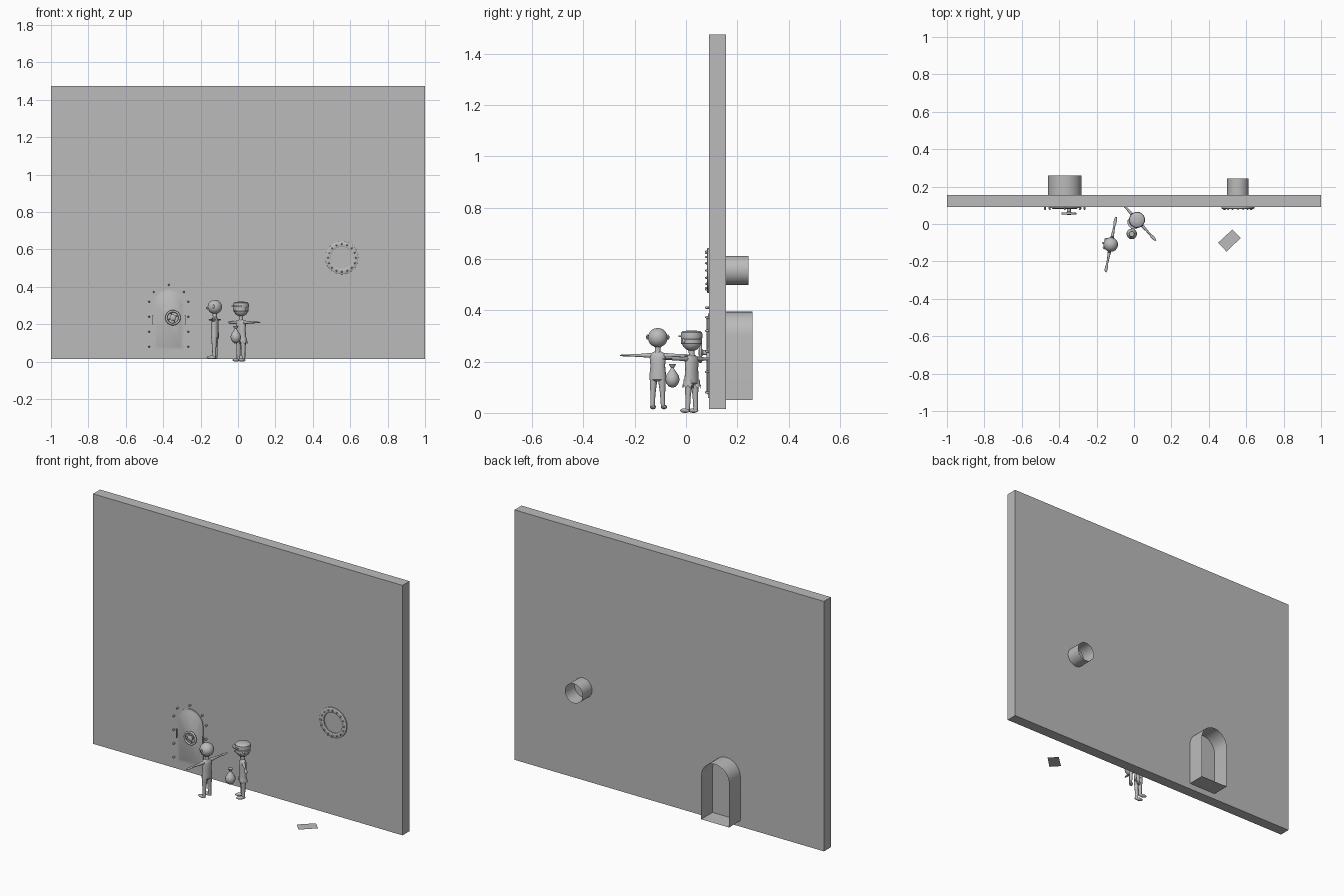
import bpy, bmesh, math
from mathutils import Vector, Matrix

if "Cube" in bpy.data.objects:
    bpy.data.objects.remove(bpy.data.objects["Cube"])

grey = bpy.data.materials.new("plain_grey")
grey.diffuse_color = (0.5, 0.5, 0.5, 1)
grey.use_nodes = True
grey.node_tree.nodes["Principled BSDF"].inputs["Base Color"].default_value = grey.diffuse_color
X, Y, Z = Vector((1, 0, 0)), Vector((0, 1, 0)), Vector((0, 0, 1))


def add(name, verts, faces, mat=None, angle=40):
    me = bpy.data.meshes.new(name)
    me.from_pydata([tuple(v) for v in verts], [], faces)
    bm = bmesh.new()
    bm.from_mesh(me)
    bmesh.ops.recalc_face_normals(bm, faces=bm.faces)
    bm.to_mesh(me)
    bm.free()
    me.materials.append(grey)
    ob = bpy.data.objects.new(name, me)
    bpy.context.collection.objects.link(ob)
    if mat is not None:
        ob.matrix_world = mat
    bpy.ops.object.select_all(action='DESELECT')
    ob.select_set(True)
    bpy.context.view_layer.objects.active = ob
    bpy.ops.object.shade_smooth_by_angle(angle=math.radians(angle))
    return ob


def skin(name, rings, mat=None, caps=True, closed=False):
    """Join equal rings of points into a surface."""
    n = len(rings[0])
    m = len(rings)
    faces = [(i * n + j, i * n + (j + 1) % n, (i + 1) % m * n + (j + 1) % n, (i + 1) % m * n + j)
             for i in range(m if closed else m - 1) for j in range(n)]
    if caps and not closed:
        faces += [tuple(range(n)), tuple(range((m - 1) * n, m * n))]
    return add(name, [p for r in rings for p in r], faces, mat)


def loft(name, secs, u, v, mat=None, n=14):
    """Sections are (centre, radius along u, radius along v)."""
    ang = [2 * math.pi * k / n for k in range(n)]
    return skin(name, [[Vector(c) + a * math.cos(t) * u + b * math.sin(t) * v for t in ang]
                       for c, a, b in secs], mat)


def ball(name, c, rx, ry, rz, mat=None, n=16):
    c = Vector(c)
    secs = []
    for k in range(11):
        t = math.pi * (0.01 + 0.98 * k / 10)
        s = math.sin(t)
        secs.append((c - Z * rz * math.cos(t), rx * s, ry * s))
    return loft(name, secs, X, Y, mat, n)


def box(name, lo, hi):
    vs = [(x, y, z) for x in (lo[0], hi[0]) for y in (lo[1], hi[1]) for z in (lo[2], hi[2])]
    return add(name, vs, [(0, 1, 3, 2), (4, 6, 7, 5), (0, 4, 5, 1), (2, 3, 7, 6), (0, 2, 6, 4), (1, 5, 7, 3)])


def arch(cx, w, z0, zs, y, n=14):
    pts = [(cx - w, y, z0), (cx + w, y, z0)]
    return pts + [(cx + w * math.cos(math.pi * k / n), y, zs + w * math.sin(math.pi * k / n))
                  for k in range(n + 1)]


def circle(cx, cz, r, y, n=32):
    return [(cx + r * math.cos(2 * math.pi * k / n), y, cz + r * math.sin(2 * math.pi * k / n))
            for k in range(n)]


# wall
box("wall", (-1, 0.09, 0.015), (1, 0.155, 1.475))

# doorway and window tunnels, open at the back
DX, DZ = -0.37, 0.305
skin("doorway_tunnel", [arch(DX, 0.09, 0.05, DZ, y) for y in (0.15, 0.26)], caps=False)
WX, WZ = 0.555, 0.555
skin("window_tunnel", [circle(WX, WZ, 0.057, y) for y in (0.15, 0.243)], caps=False)

# door with bevelled raised panel
skin("door", [arch(DX, w, z, DZ, y) for w, z, y in
              ((0.083, 0.058, 0.091), (0.083, 0.058, 0.086), (0.072, 0.07, 0.086), (0.062, 0.082, 0.08))])
for side in (-1, 1):
    box("door_hinge", (DX + side * 0.085 - 0.003, 0.08, 0.2), (DX + side * 0.085 + 0.003, 0.091, 0.25))


def bolt(name, x, z, r=0.005, y0=0.075):
    skin(name, [circle(x, z, q, y, 8) for q, y in ((r, 0.091), (r, y0 + 0.004), (r * 0.5, y0))])


for side in (-1, 1):
    for z in (0.08, 0.16, 0.24, 0.32):
        bolt("door_bolt", DX + side * 0.105, z)
for deg in (40, 90, 140):
    a = math.radians(deg)
    bolt("door_bolt", DX + 0.105 * math.cos(a), DZ + 0.105 * math.sin(a))

# hand wheel on the door
HX, HZ = -0.348, 0.235
tor = [2 * math.pi * k / 10 for k in range(10)]
skin("wheel_rim", [circle(HX, HZ, 0.035 + 0.006 * math.cos(t), 0.056 + 0.006 * math.sin(t)) for t in tor],
     closed=True)
skin("wheel_shaft", [circle(HX, HZ, r, y, 16) for r, y in
                     ((0.01, 0.083), (0.01, 0.066), (0.017, 0.06), (0.017, 0.053), (0.008, 0.048))])
for k in range(4):
    a = math.pi * k / 2 + 0.4
    d = Vector((math.cos(a), 0, math.sin(a)))
    c = Vector((HX, 0.056, HZ))
    loft("wheel_spoke", [(c + d * r, 0.003, 0.003) for r in (0.01, 0.034)], Y, d.cross(Y), n=8)

# window ring
skin("window_ring", [circle(WX, WZ, r, y) for r, y in
                     ((0.059, 0.092), (0.059, 0.083), (0.063, 0.081), (0.084, 0.081), (0.088, 0.084), (0.088, 0.092))],
     closed=True)
for k in range(16):
    a = 2 * math.pi * k / 16
    bolt("window_bolt", WX + 0.074 * math.cos(a), WZ + 0.074 * math.sin(a), 0.0045)

# sheet of paper on the floor
add("paper", [(0.525, -0.03, 0.004), (0.57, -0.075, 0.004), (0.495, -0.148, 0.004), (0.45, -0.1, 0.004)],
    [(0, 1, 2, 3)])


def figure(tag, m):
    """Standing figure facing +X with arms held out along Y."""
    ball(tag + "_head", (0, 0, 0.279), 0.039, 0.039, 0.038, m)
    loft(tag + "_neck", [((0, 0, z), r, r) for z, r in ((0.21, 0.014), (0.225, 0.011), (0.25, 0.012))], X, Y, m)
    loft(tag + "_torso", [((0, 0, z), a, b) for z, a, b in
                          ((0.108, 0.012, 0.02), (0.116, 0.021, 0.033), (0.14, 0.021, 0.032), (0.17, 0.02, 0.029),
                           (0.2, 0.02, 0.032), (0.217, 0.015, 0.03), (0.225, 0.007, 0.014))], X, Y, m)
    ball(tag + "_nose", (0.04, 0, 0.272), 0.008, 0.006, 0.006, m, 10)
    for s in (-1, 1):
        ball(tag + "_ear", (0, s * 0.041, 0.281), 0.006, 0.005, 0.01, m, 10)
        loft(tag + "_arm", [((0, s * y, 0.21), a, b) for y, a, b in
                            ((0.02, 0.009, 0.01), (0.04, 0.009, 0.009), (0.075, 0.006, 0.006), (0.105, 0.005, 0.005),
                             (0.118, 0.008, 0.004), (0.135, 0.008, 0.004), (0.15, 0.004, 0.002))], X, Z, m, 10)
        loft(tag + "_leg", [((0, s * y, z), a, b) for z, y, a, b in
                            ((0.12, 0.016, 0.017, 0.016), (0.09, 0.018, 0.014, 0.013), (0.06, 0.019, 0.011, 0.01),
                             (0.03, 0.02, 0.01, 0.009), (0.008, 0.021, 0.009, 0.008))], X, Y, m, 12)
        ball(tag + "_foot", (0.014, s * 0.022, 0.009), 0.026, 0.011, 0.009, m, 12)


def place(x, y, z, fx, fy):
    return Matrix.Translation((x, y, z)) @ Matrix.Rotation(math.atan2(fy, fx), 4, 'Z')


# left figure
figure("left_figure", place(-0.124, -0.11, 0.014, -0.98, 0.186))

# right figure with cap, mask band and ragged shorts
m2 = place(0.016, 0.022, 0.0, -0.74, -0.67)
figure("right_figure", m2)
loft("cap", [((0, 0, z), r, r) for z, r in
             ((0.288, 0.041), (0.3, 0.043), (0.313, 0.041), (0.319, 0.034), (0.321, 0.01))], X, Y, m2, 20)
loft("cap_brim", [((0.03, 0, z), 0.025, 0.034) for z in (0.296, 0.301)], X, Y, m2, 20)
loft("mask_band", [((0.001, 0, z), r, r) for z, r in ((0.268, 0.039), (0.27, 0.041), (0.286, 0.041), (0.288, 0.039))],
     X, Y, m2, 20)
for s in (-1, 1):
    rings = [[(r * math.cos(2 * math.pi * k / 16), s * 0.019 + r * 0.9 * math.sin(2 * math.pi * k / 16),
               z + (drop if k % 2 else 0)) for k in range(16)]
             for r, z, drop in ((0.018, 0.13, 0), (0.02, 0.112, 0), (0.023, 0.108, -0.014))]
    skin("ragged_short_leg", rings, m2, caps=False)

# tied sack
bag = Matrix.Translation((-0.012, -0.053, 0))
loft("sack", [((0, 0, z), r, r) for z, r in
              ((0.099, 0.004), (0.103, 0.014), (0.115, 0.024), (0.13, 0.028), (0.145, 0.025), (0.16, 0.015),
               (0.171, 0.007), (0.176, 0.006), (0.183, 0.011), (0.19, 0.014))], X, Y, bag, 16)
